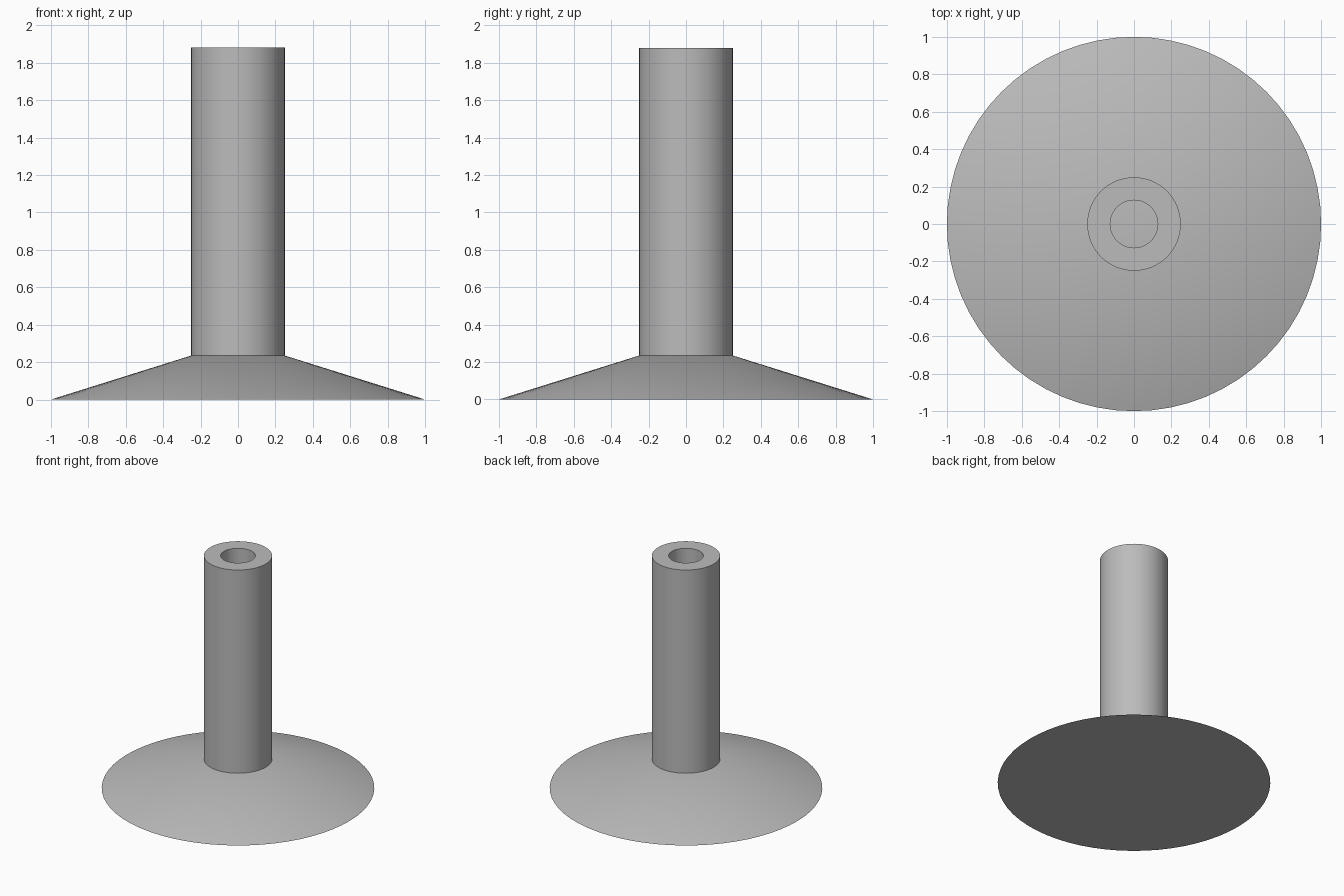
import bpy
import bmesh
import math

SEGMENTS = 64
FOOT_RADIUS, TUBE_RADIUS, BORE_RADIUS = 1.0, 0.25, 0.127
SHOULDER, TOP = 0.235, 1.88
APEX = SHOULDER * FOOT_RADIUS / (FOOT_RADIUS - TUBE_RADIUS)

cube = bpy.data.objects.get("Cube")
if cube:
    bpy.data.objects.remove(cube, do_unlink=True)

grey = bpy.data.materials.new("plain grey")
grey.use_nodes = True
grey.diffuse_color = (0.5, 0.5, 0.5, 1)
grey.node_tree.nodes["Principled BSDF"].inputs["Base Color"].default_value = (0.5, 0.5, 0.5, 1)


def lathe(name, profile, closed):
    """Spin a radius/height profile round the z axis."""
    bm = bmesh.new()
    verts = [bm.verts.new((r, 0, z)) for r, z in profile]
    edges = [bm.edges.new(pair) for pair in zip(verts, verts[1:])]
    if closed:
        edges.append(bm.edges.new((verts[-1], verts[0])))
    bmesh.ops.spin(bm, geom=verts + edges, cent=(0, 0, 0), axis=(0, 0, 1),
                   angle=math.tau, steps=SEGMENTS, use_merge=True)
    bmesh.ops.remove_doubles(bm, verts=bm.verts, dist=0.0001)
    bmesh.ops.recalc_face_normals(bm, faces=bm.faces)
    mesh = bpy.data.meshes.new(name)
    bm.to_mesh(mesh)
    bm.free()
    mesh.materials.append(grey)
    obj = bpy.data.objects.new(name, mesh)
    bpy.context.collection.objects.link(obj)
    bpy.ops.object.select_all(action="DESELECT")
    obj.select_set(True)
    bpy.context.view_layer.objects.active = obj
    bpy.ops.object.shade_smooth_by_angle(angle=math.radians(30))
    return obj


# Full cone foot; its tip forms the floor of the bore
lathe("conical_foot", [(0, 0), (FOOT_RADIUS, 0), (0, APEX)], closed=False)

# Hollow tube, its lower end sunk into the foot
lathe("hollow_tube", [(TUBE_RADIUS, SHOULDER - 0.03), (TUBE_RADIUS, TOP),
                      (BORE_RADIUS, TOP), (BORE_RADIUS, SHOULDER - 0.03)], closed=True)
